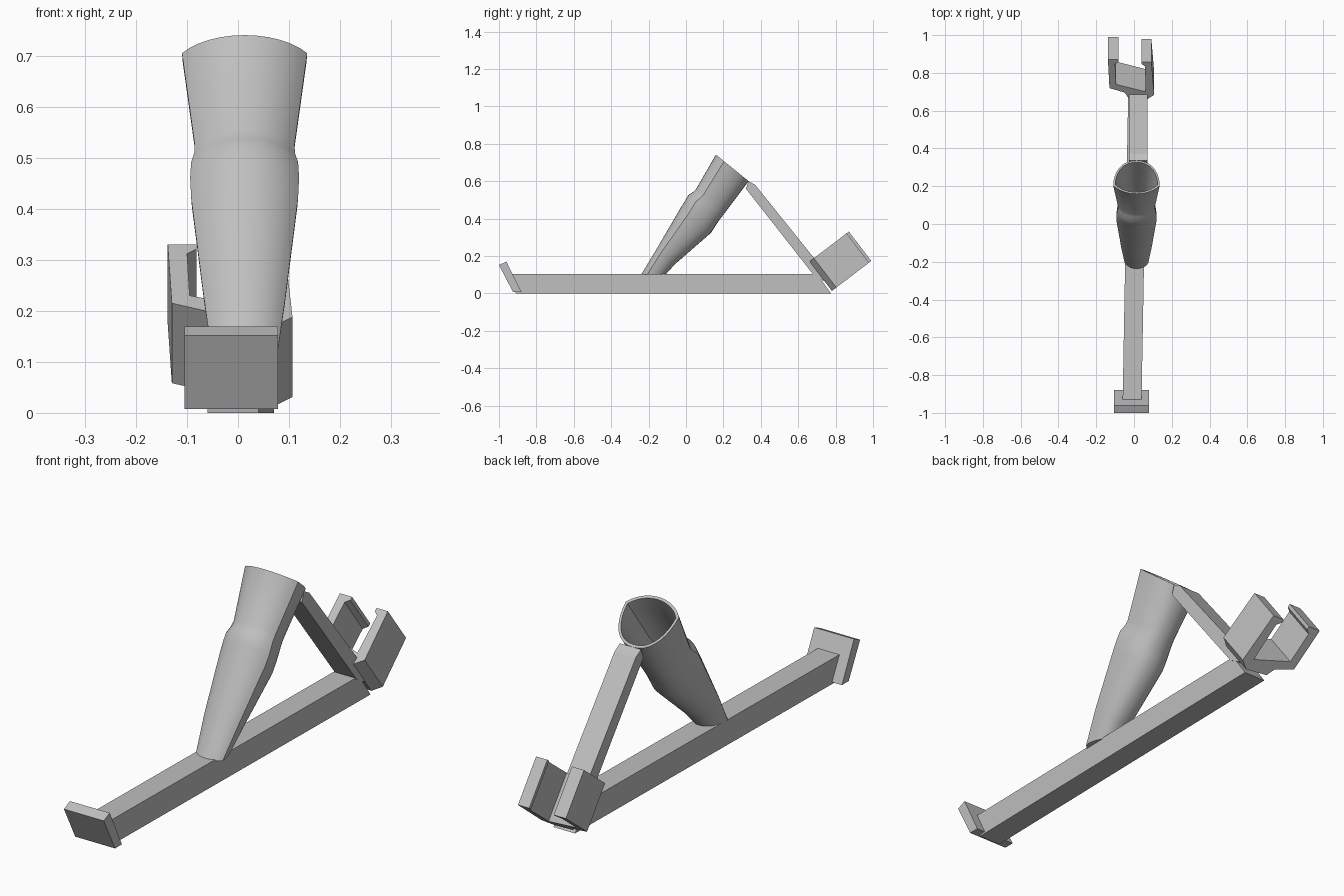
import bpy, bmesh, math
from mathutils import Vector

cube = bpy.data.objects.get("Cube")
if cube:
    bpy.data.objects.remove(cube)

grey = bpy.data.materials.new("plain_grey")
grey.use_nodes = True
colour = (0.52, 0.52, 0.52, 1)
grey.diffuse_color = colour
grey.node_tree.nodes["Principled BSDF"].inputs["Base Color"].default_value = colour


def loft(name, rings, smooth=False):
    """Skin a list of equal-length rings and cap both ends."""
    bm = bmesh.new()
    loops = [[bm.verts.new(p) for p in ring] for ring in rings]
    n = len(loops[0])
    for a, b in zip(loops, loops[1:]):
        for i in range(n):
            j = (i + 1) % n
            bm.faces.new((a[i], a[j], b[j], b[i]))
    bm.faces.new(loops[0])
    bm.faces.new(loops[-1])
    bmesh.ops.recalc_face_normals(bm, faces=bm.faces)
    mesh = bpy.data.meshes.new(name)
    bm.to_mesh(mesh)
    bm.free()
    mesh.materials.append(grey)
    ob = bpy.data.objects.new(name, mesh)
    bpy.context.collection.objects.link(ob)
    if smooth:
        bpy.ops.object.select_all(action='DESELECT')
        ob.select_set(True)
        bpy.context.view_layer.objects.active = ob
        bpy.ops.object.shade_smooth_by_angle(angle=math.radians(35))
    return ob


def side_prism(name, profile, half, centre):
    """Extrude a side profile across the width, following a centre line."""
    return loft(name, [[(centre(y) + s * half, y, z) for y, z in profile]
                       for s in (-1, 1)])


# Long beam, slightly skewed, and its slanted end plate
side_prism("base_beam", [(-.91, 0), (.775, 0), (.70, .105), (-.93, .105)],
           .05, lambda y: -.01 + .018 * (y + .93))
side_prism("end_plate", [(-.925, .008), (-.88, .008), (-.96, .17), (-1, .152)],
           .092, lambda y: -.013)

# Sloping brace from the cup rim down to the clip
side_prism("brace_strut", [(.32, .56), (.685, .095), (.75, .06), (.70, .17),
                           (.37, .58), (.335, .60)], .049, lambda y: .022)

# Open clip with inward lips, extruded across its slope
along = Vector((0, .795, .606))
across = Vector((0, .12, -.157))
origin = Vector((0, .66, .17))
clip = [(-.138, .265), (-.13, .075), (-.05, .045), (-.03, .01), (.07, 0),
        (.107, .03), (.092, .25), (.04, .25), (.04, .235), (.058, .22),
        (.062, .05), (-.095, .10), (-.1, .235), (-.082, .25), (-.082, .265)]
loft("clip", [[origin + Vector((x, 0, 0)) + along * u + across * k
               for x, u in clip] for k in (0, 1)])


# Cup cross-section: shallow front arc, then sides bulging to a rounded back
def section():
    front = [(math.sin(a) / math.sin(1.0),
              .25 * (1 - math.cos(a)) / (1 - math.cos(1.0)))
             for a in [-1 + i / 6 for i in range(13)]]
    side = [(math.cos(a) ** .85, .25 + .75 * math.sin(a))
            for a in [math.pi / 2 * i / 9 for i in range(1, 9)]]
    return front + side + [(0, 1)] + [(-x, d) for x, d in reversed(side)]


def cup_ring(front, back, half, inset=0):
    f, b = Vector((0, *front)), Vector((0, *back))
    step = (b - f).normalized() * inset
    f, b = f + step, b - step
    return [f.lerp(b, d) + Vector((.013 + x * (half - inset), 0, 0))
            for x, d in section()]


# Tapered cup: foot, swollen shoulder, flared upper part, then the hollow
stations = [((-.24, .10), (-.11, .10), .062),
            ((-.15, .25), (-.06, .155), .080),
            ((-.03, .455), (.135, .325), .105),
            ((-.005, .495), (.16, .365), .107),
            ((.012, .525), (.18, .395), .105),
            ((.035, .54), (.20, .42), .099),
            ((.052, .555), (.215, .44), .098),
            ((.16, .742), (.335, .60), .123)]
rings = [cup_ring(*s) for s in stations]
rings += [cup_ring(*s, inset=.011) for s in reversed(stations[1:])]
loft("tapered_cup", rings, smooth=True)
